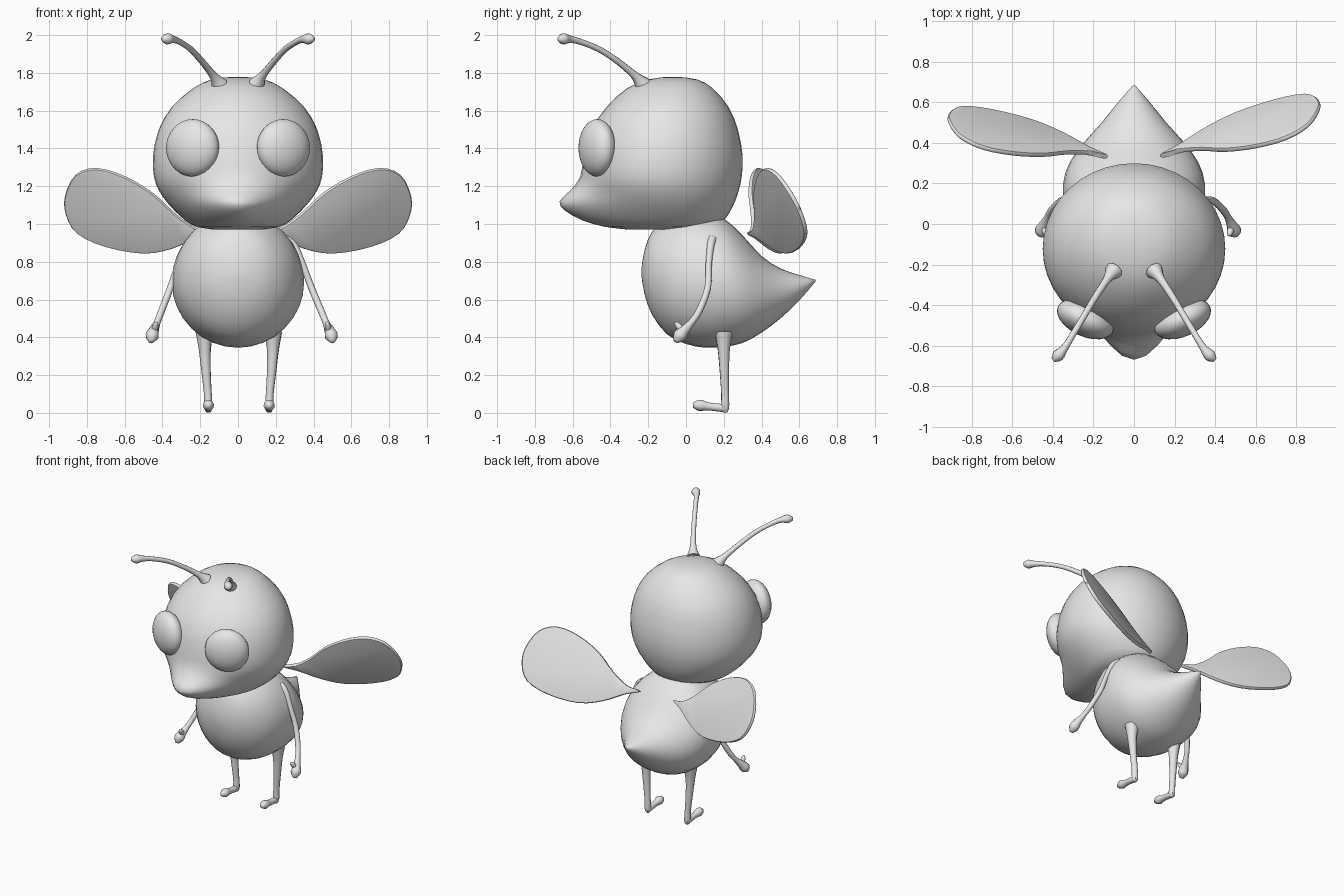
import bpy, bmesh, math
from mathutils import Vector

if "Cube" in bpy.data.objects:
    bpy.data.objects.remove(bpy.data.objects["Cube"])

grey = bpy.data.materials.new("plain grey")
grey.diffuse_color = (0.8, 0.8, 0.8, 1)
grey.use_nodes = True
grey.node_tree.nodes["Principled BSDF"].inputs["Base Color"].default_value = grey.diffuse_color


def smooth(rows, n, cyclic=False):
    """Catmull-Rom interpolation of rows of numbers."""
    count, out = len(rows), []

    def at(i):
        return rows[i % count] if cyclic else rows[max(0, min(count - 1, i))]

    for i in range(count if cyclic else count - 1):
        for k in range(n):
            t = k / n
            out.append([0.5 * (2 * b + (c - a) * t + (2 * a - 5 * b + 4 * c - d) * t * t
                               + (3 * b - a - 3 * c + d) * t ** 3)
                        for a, b, c, d in zip(at(i - 1), at(i), at(i + 1), at(i + 2))])
    if not cyclic:
        out.append(list(rows[-1]))
    return out


def finish(name, bm, angle=50):
    bmesh.ops.recalc_face_normals(bm, faces=bm.faces)
    mesh = bpy.data.meshes.new(name)
    bm.to_mesh(mesh)
    bm.free()
    mesh.materials.append(grey)
    ob = bpy.data.objects.new(name, mesh)
    bpy.context.collection.objects.link(ob)
    bpy.context.view_layer.objects.active = ob
    ob.select_set(True)
    bpy.ops.object.shade_smooth_by_angle(angle=math.radians(angle))
    ob.select_set(False)
    return ob


def loft(name, rings, angle=50):
    """Skin closed rings of points and cap both ends."""
    bm = bmesh.new()
    loops = [[bm.verts.new(p) for p in ring] for ring in rings]
    for a, b in zip(loops, loops[1:]):
        for i in range(len(a)):
            j = (i + 1) % len(a)
            bm.faces.new((a[i], a[j], b[j], b[i]))
    bm.faces.new(loops[0])
    bm.faces.new(loops[-1])
    return finish(name, bm, angle)


def circle(n):
    return [(math.cos(2 * math.pi * i / n), math.sin(2 * math.pi * i / n)) for i in range(n)]


def tube(name, rows, sides=10):
    """Round limb through rows of x, y, z, radius."""
    rows = smooth(rows, 3)
    pts = [Vector(r[:3]) for r in rows]
    last = len(pts) - 1
    tans = [(pts[min(i + 1, last)] - pts[max(i - 1, 0)]).normalized() for i in range(last + 1)]
    u = tans[0].orthogonal().normalized()
    rings = []
    for i, (p, t) in enumerate(zip(pts, tans)):
        if i:
            u = tans[i - 1].rotation_difference(t) @ u
        v = t.cross(u)
        rings.append([p + rows[i][3] * (c * u + s * v) for c, s in circle(sides)])
    return loft(name, rings, 70)


# Head with drawn-out snout: z, front y, back y, half width, snout length
head = [(1.779, -.10, -.04, .03, 0), (1.765, -.20, .06, .14, 0), (1.72, -.31, .14, .235, 0),
        (1.62, -.42, .225, .35, 0), (1.50, -.50, .275, .42, 0), (1.36, -.54, .30, .45, 0),
        (1.25, -.54, .295, .445, .02), (1.18, -.51, .28, .42, .10), (1.12, -.47, .26, .38, .20),
        (1.07, -.43, .235, .335, .21), (1.02, -.38, .20, .28, .17), (.985, -.33, .12, .22, .10),
        (.97, -.25, 0, .12, .05)]
rings = []
for z, front, back, half, snout in smooth(head, 2):
    ring = []
    for c, s in circle(40):
        x = half * c
        y = (front + back) / 2 + (back - front) / 2 * s
        ring.append((x, y - snout * max(0, -s) * math.exp(-(x / .23) ** 2), z))
    rings.append(ring)
loft("head", rings, 80)

# Body with pointed tail: y, bottom z, top z, half width
body = [(-.235, .72, .77, .02), (-.22, .63, .86, .11), (-.18, .52, .96, .195),
        (-.10, .415, 1.02, .275), (0, .365, 1.06, .325), (.10, .345, 1.06, .345),
        (.20, .35, 1.03, .35), (.30, .37, .94, .32), (.40, .425, .83, .25),
        (.50, .50, .765, .16), (.60, .595, .73, .08), (.685, .695, .705, .005)]
loft("body", [[(h * c, y, (lo + hi) / 2 + (hi - lo) / 2 * s) for c, s in circle(32)]
              for y, lo, hi, h in smooth(body, 2)], 80)

# Wing outline in x, z
wing = [(.13, .95), (.22, .975), (.33, 1.05), (.45, 1.16), (.60, 1.25), (.75, 1.295), (.86, 1.26),
        (.915, 1.15), (.91, 1.05), (.85, .95), (.70, .88), (.50, .845), (.35, .87), (.22, .925)]
outline = smooth(wing, 3, True)

# Limb paths: x, y, z, radius
antenna = [(.10, -.23, 1.74, .045), (.13, -.27, 1.785, .022), (.19, -.36, 1.86, .017),
           (.25, -.46, 1.925, .016), (.31, -.56, 1.965, .016), (.345, -.615, 1.978, .02),
           (.375, -.65, 1.98, .03), (.40, -.672, 1.98, .012)]
arm = [(.25, .14, .92, .025), (.30, .13, .88, .02), (.345, .12, .78, .017),
       (.39, .115, .66, .018), (.44, .07, .54, .018), (.465, .03, .48, .018),
       (.485, -.01, .435, .028), (.495, -.035, .405, .035), (.50, -.055, .375, .012)]
thumb = [(.48, -.015, .43, .018), (.475, -.04, .46, .016), (.47, -.055, .478, .008)]
leg = [(.185, .20, .43, .05), (.185, .20, .34, .033), (.178, .203, .22, .025),
       (.168, .207, .10, .021), (.165, .207, .03, .022), (.165, .207, .003, .012)]
foot = [(.165, .225, .02, .012), (.165, .19, .026, .021), (.165, .12, .034, .021),
        (.165, .07, .04, .03), (.165, .036, .04, .012)]

for side, sx in (("left", -1), ("right", 1)):
    def limb(name, rows, scale=1):
        tube(side + "_" + name, [(sx * scale * x, y, z, r) for x, y, z, r in rows])

    limb("antenna", antenna)
    limb("arm", arm, 1 if sx > 0 else .92)
    limb("thumb", thumb, 1 if sx > 0 else .92)
    limb("leg", leg, 1 if sx > 0 else .95)
    limb("foot", foot, 1 if sx > 0 else .95)

    # Bulging eye turned outwards
    bm = bmesh.new()
    bmesh.ops.create_uvsphere(bm, u_segments=24, v_segments=16, radius=1)
    eye = finish(side + "_eye", bm)
    eye.scale = (.15, .085, .152)
    eye.location = (sx * .24, -.47, 1.403)
    eye.rotation_euler = (0, 0, sx * math.radians(25))

    # Tilted flat wing with a softened rim
    base, slope, tilt = (.415, .42, -.5) if sx > 0 else (.385, .34, -.48)
    cx, cz = .55, 1.06
    normal = Vector((-sx * slope, 1, -tilt)).normalized()
    rings = []
    for size, off in ((.95, .013), (.985, .011), (1, .004), (1, -.004), (.985, -.011), (.95, -.013)):
        ring = []
        for x, z in outline:
            x, z = cx + (x - cx) * size, cz + (z - cz) * size
            y = base + slope * (x - .5) + tilt * (z - 1.1)
            ring.append(Vector((sx * x, y, z)) + normal * off)
        rings.append(ring)
    loft(side + "_wing", rings, 40)
